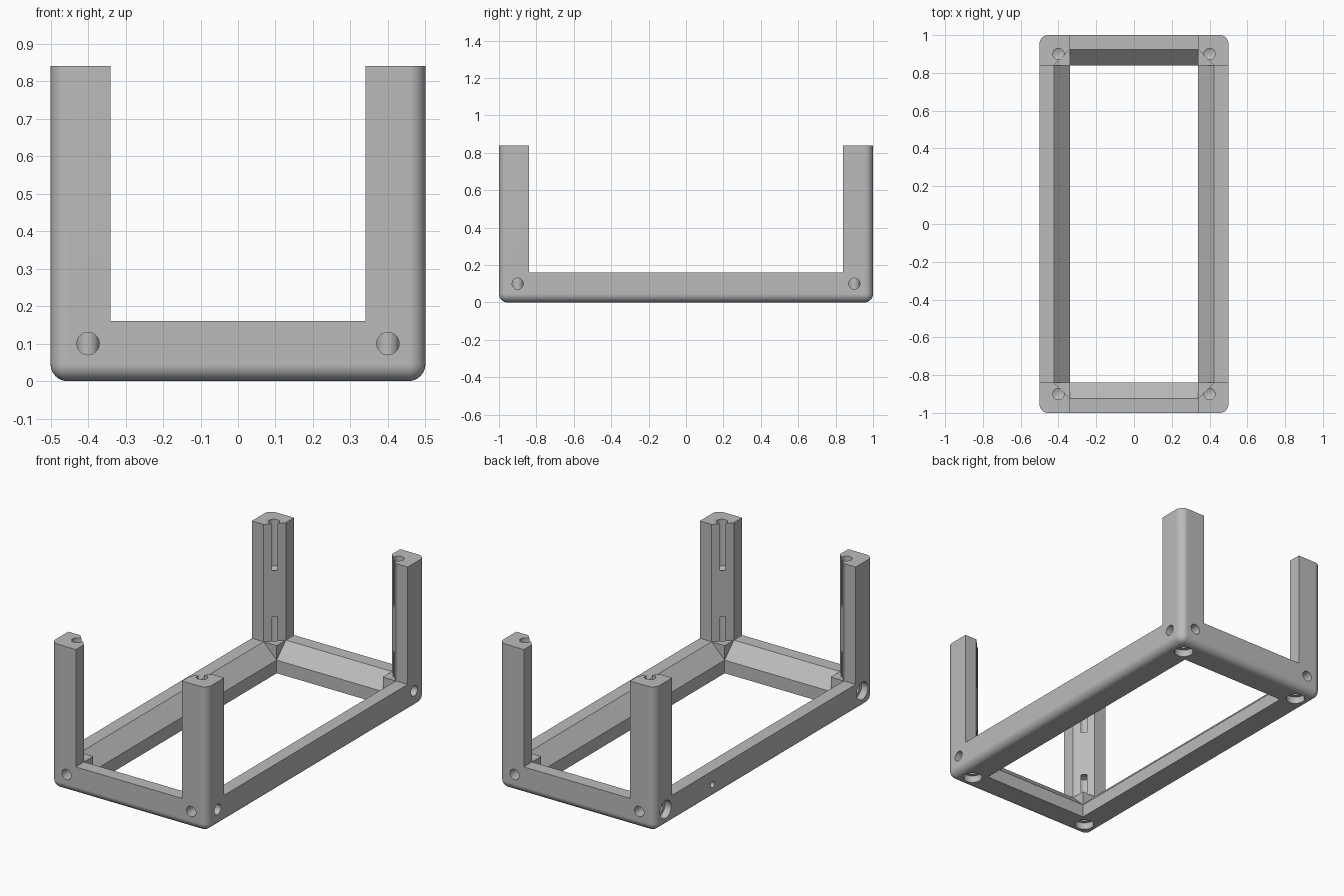
import bpy
import bmesh
from math import cos, sin, tau
from mathutils import Matrix, Vector

cube = bpy.data.objects.get("Cube")
if cube:
    bpy.data.objects.remove(cube, do_unlink=True)

# Main dimensions
HX, HY, HEIGHT = 0.5, 1.0, 0.84
BAR = 0.16                      # bar and post thickness
IX, IY = HX - BAR, HY - BAR     # inner opening
CHAMFER = 0.084
INSET = 0.1                     # hole axes from the outer faces
SMALL, LARGE = 0.03, 0.051      # shaft and screw head radii


def make_object(name, bm):
    bmesh.ops.recalc_face_normals(bm, faces=bm.faces[:])
    mesh = bpy.data.meshes.new(name)
    bm.to_mesh(mesh)
    bm.free()
    obj = bpy.data.objects.new(name, mesh)
    bpy.context.scene.collection.objects.link(obj)
    return obj


def add_box(bm, low, high):
    low, high = Vector(low), Vector(high)
    matrix = Matrix.Translation((low + high) / 2) @ Matrix.Diagonal((*(high - low), 1))
    bmesh.ops.create_cube(bm, size=1, matrix=matrix)


def add_prism(bm, points, offset):
    face = bm.faces.new([bm.verts.new(p) for p in points])
    result = bmesh.ops.extrude_face_region(bm, geom=[face], use_keep_orig=True)
    verts = [v for v in result["geom"] if isinstance(v, bmesh.types.BMVert)]
    bmesh.ops.translate(bm, verts=verts, vec=offset)


def add_drill(bm, start, direction, profile, tip, sides=32):
    """Turned drill shape: (radius, depth) rings ending in a cone."""
    start, direction = Vector(start), Vector(direction)
    turn = direction.to_track_quat("Z", "Y")
    rings = []
    for radius, depth in profile:
        rings.append([bm.verts.new(start + turn @ Vector(
            (radius * cos(tau * i / sides), radius * sin(tau * i / sides), depth)))
            for i in range(sides)])
    bm.faces.new(rings[0])
    for a, b in zip(rings, rings[1:]):
        for i in range(sides):
            j = (i + 1) % sides
            bm.faces.new((a[i], a[j], b[j], b[i]))
    point = bm.verts.new(start + direction * tip)
    last = rings[-1]
    for i in range(sides):
        bm.faces.new((last[i], last[(i + 1) % sides], point))


# Rounded outer block, sharp only at the top
bm = bmesh.new()
add_box(bm, (-HX, -HY, 0), (HX, HY, HEIGHT))
edges = [e for e in bm.edges if min(v.co.z for v in e.verts) < 0.01]
bmesh.ops.bevel(bm, geom=edges, offset=0.045, segments=8, profile=0.5, affect="EDGES")
frame = make_object("corner_post_frame", bm)

cutters = []


def finish_cutter(name, bm):
    obj = make_object(name, bm)
    obj.hide_render = True
    cutters.append(obj)


# Space between the posts, with chamfered post corners
bm = bmesh.new()
outline = []
for sx, sy in ((1, 1), (-1, 1), (-1, -1), (1, -1)):
    corner = [(HX + 0.1, IY), (IX + CHAMFER, IY), (IX, IY + CHAMFER), (IX, HY + 0.1)]
    if sx * sy < 0:
        corner.reverse()
    outline += [(sx * x, sy * y, BAR) for x, y in corner]
add_prism(bm, outline, (0, 0, 1))
finish_cutter("post_gap_cutter", bm)

# Floor opening
bm = bmesh.new()
add_box(bm, (-IX, -IY, -0.1), (IX, IY, BAR + 0.04))
finish_cutter("floor_cutter", bm)

# Sloped inner edges of the four bars
low, high = BAR - CHAMFER - 0.03, BAR + 0.03
slope = [(-0.03, low), (CHAMFER + 0.03, high), (-0.03, high)]
bm = bmesh.new()
for s in (-1, 1):
    add_prism(bm, [(s * (IX + d), -IY, z) for d, z in slope], (0, 2 * IY, 0))
finish_cutter("long_slope_cutter", bm)
bm = bmesh.new()
for s in (-1, 1):
    add_prism(bm, [(-IX, s * (IY + d), z) for d, z in slope], (2 * IX, 0, 0))
finish_cutter("short_slope_cutter", bm)

# Screw holes at every corner, one cutter per axis
px, py = HX - INSET, HY - INSET
plain = [(SMALL, -0.05), (SMALL, 0.14)]
headed = [(LARGE, -0.05), (LARGE, 0.04), (SMALL, 0.04)]
holes = {axis: bmesh.new() for axis in "xyz"}
for sx in (-1, 1):
    for sy in (-1, 1):
        add_drill(holes["z"], (sx * px, sy * py, 0), (0, 0, 1),
                  headed + [(SMALL, 0.3)], 0.315)
        add_drill(holes["z"], (sx * px, sy * py, HEIGHT), (0, 0, -1),
                  [(SMALL, -0.05), (SMALL, 0.27)], 0.285)
        add_drill(holes["y"], (sx * px, sy * HY, INSET), (0, -sy, 0), plain, 0.152)
        side = plain if sx > 0 else headed + [(SMALL, 0.14)]
        add_drill(holes["x"], (sx * HX, sy * py, INSET), (-sx, 0, 0), side, 0.152)
# Single small hole in the right long bar
add_drill(holes["x"], (-HX, 0.47, 0.08), (1, 0, 0), [(0.018, -0.05), (0.018, 0.07)], 0.08)
for axis, bm in holes.items():
    finish_cutter("hole_cutter_" + axis, bm)

# Cut the frame, then drop the cutters
for cutter in cutters:
    mod = frame.modifiers.new(cutter.name, "BOOLEAN")
    mod.operation = "DIFFERENCE"
    mod.solver = "EXACT"
    mod.object = cutter
bpy.context.view_layer.update()
graph = bpy.context.evaluated_depsgraph_get()
cut_mesh = bpy.data.meshes.new_from_object(frame.evaluated_get(graph))
frame.modifiers.clear()
frame.data = cut_mesh
for cutter in cutters:
    bpy.data.objects.remove(cutter, do_unlink=True)

# Plain grey material
grey = bpy.data.materials.new("plain_grey")
grey.use_nodes = True
colour = (0.5, 0.5, 0.5, 1)
grey.diffuse_color = colour
grey.node_tree.nodes["Principled BSDF"].inputs["Base Color"].default_value = colour
cut_mesh.materials.clear()
cut_mesh.materials.append(grey)
for face in cut_mesh.polygons:
    face.material_index = 0

# Smooth rounded edges, flat faces kept crisp
for obj in bpy.context.selected_objects:
    obj.select_set(False)
frame.select_set(True)
bpy.context.view_layer.objects.active = frame
bpy.ops.object.shade_smooth_by_angle(angle=0.5)
normals = frame.modifiers.new("flat_normals", "WEIGHTED_NORMAL")
normals.keep_sharp = True
